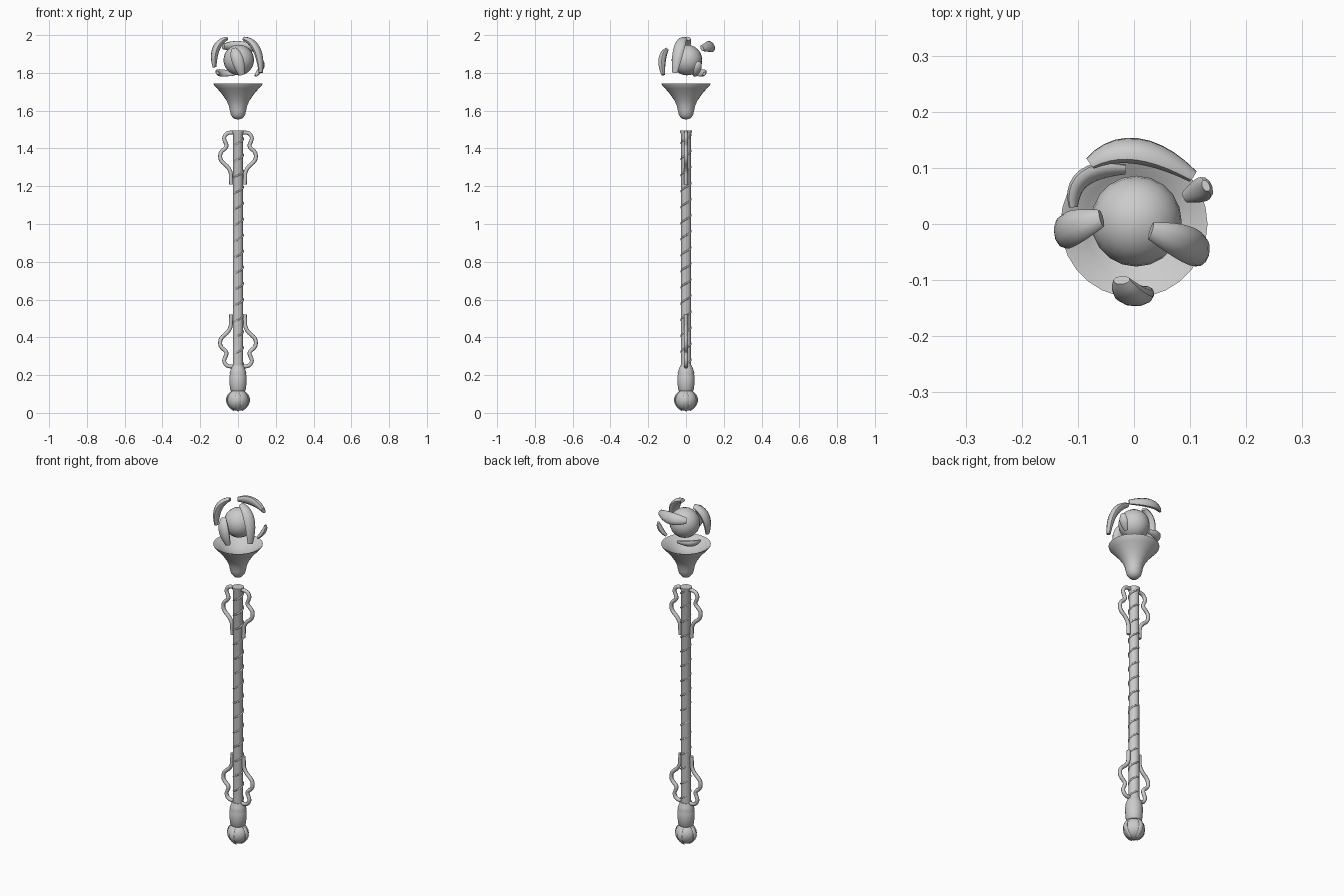
import bpy, bmesh, math
from mathutils import Vector

if "Cube" in bpy.data.objects:
    bpy.data.objects.remove(bpy.data.objects["Cube"])


def finish(name, bm):
    bmesh.ops.recalc_face_normals(bm, faces=bm.faces)
    me = bpy.data.meshes.new(name)
    bm.to_mesh(me)
    bm.free()
    ob = bpy.data.objects.new(name, me)
    bpy.context.collection.objects.link(ob)
    bpy.ops.object.select_all(action='DESELECT')
    bpy.context.view_layer.objects.active = ob
    ob.select_set(True)
    bpy.ops.object.shade_smooth_by_angle(angle=math.radians(45))
    return ob


def lathe(name, profile, n=24):
    bm = bmesh.new()
    vs = [bm.verts.new((r, 0, z)) for r, z in profile]
    es = [bm.edges.new(p) for p in zip(vs, vs[1:])]
    bmesh.ops.spin(bm, geom=vs + es, axis=(0, 0, 1), cent=(0, 0, 0),
                   steps=n, angle=2 * math.pi)
    bmesh.ops.remove_doubles(bm, verts=bm.verts, dist=1e-5)
    return finish(name, bm)


def ball(name, loc, r):
    bm = bmesh.new()
    bmesh.ops.create_uvsphere(bm, u_segments=20, v_segments=12, radius=r)
    bmesh.ops.translate(bm, verts=bm.verts, vec=loc)
    return finish(name, bm)


def shard(name, pts, centre, width, thick, steps=10, sides=10, tip=0.12):
    """Tapered flattened sweep through three points, curling about a centre."""
    a, m, c = map(Vector, pts)
    centre = Vector(centre)
    k = 2 * m - (a + c) / 2
    bm = bmesh.new()
    rings = []
    for i in range(steps + 1):
        u = i / steps
        p = a * (1 - u) ** 2 + k * 2 * u * (1 - u) + c * u * u
        t = ((k - a) * (1 - u) + (c - k) * u).normalized()
        n = p - centre
        n = (n - t * n.dot(t)).normalized()
        b = t.cross(n)
        s = math.sin(math.pi * (tip + (1 - 2 * tip) * u)) ** 0.7
        rings.append([bm.verts.new(p + s * (b * width * math.cos(q) + n * thick * math.sin(q)))
                      for q in (2 * math.pi * j / sides for j in range(sides))])
    for r0, r1 in zip(rings, rings[1:]):
        for j in range(sides):
            bm.faces.new((r0[j], r0[j - 1], r1[j - 1], r1[j]))
    bm.faces.new(rings[0])
    bm.faces.new(rings[-1])
    return finish(name, bm)


def tube(name, pts, radius, kind='NURBS', res=4):
    cu = bpy.data.curves.new(name, 'CURVE')
    cu.dimensions = '3D'
    cu.bevel_depth = radius
    cu.bevel_resolution = 2
    cu.use_fill_caps = True
    cu.resolution_u = res
    sp = cu.splines.new(kind)
    sp.points.add(len(pts) - 1)
    for q, p in zip(sp.points, pts):
        q.co = (*p, 1)
    if kind == 'NURBS':
        sp.order_u = 3
        sp.use_endpoint_u = True
    sp.use_smooth = True
    ob = bpy.data.objects.new(name, cu)
    bpy.context.collection.objects.link(ob)
    return ob


# pommel ball with four claws
ball("pommel_ball", (0, 0, 0.068), 0.057)
for i in range(4):
    a = i * math.pi / 2
    d = Vector((math.cos(a), math.sin(a), 0))
    up = Vector((0, 0, 1))
    c = Vector((0, 0, 0.066))
    shard(f"pommel_claw_{i}", (c + up * 0.056 + d * 0.025, c + d * 0.058, c - up * 0.056 + d * 0.02),
          c, 0.014, 0.006, tip=0.06)

# collar above the pommel
lathe("collar", [(0, 0.115), (0.036, 0.115), (0.042, 0.125), (0.045, 0.16), (0.046, 0.195),
                 (0.043, 0.203), (0.044, 0.212), (0.039, 0.228), (0.031, 0.25), (0, 0.252)])

# shaft with small flared top
lathe("shaft", [(0, 0.24), (0.0275, 0.24), (0.0265, 1.475), (0.031, 1.487), (0.031, 1.495), (0, 1.495)])

# spiral wrap around the shaft
z0, z1, pitch = 0.26, 1.485, 0.085
n = int((z1 - z0) / pitch * 16)
tube("spiral_wrap", [(0.002 + 0.0255 * math.cos(q), 0.0255 * math.sin(q), z0 + pitch * q / (2 * math.pi))
                     for q in (2 * math.pi * i / 16 for i in range(n))], 0.0045, 'POLY')

# wavy side handles, the lower pair is the upper pair upside down
wave = [(0.022, 1.483), (0.055, 1.488), (0.078, 1.455), (0.062, 1.425), (0.060, 1.405), (0.095, 1.38),
        (0.094, 1.335), (0.055, 1.305), (0.038, 1.275), (0.038, 1.25), (0.036, 1.21)]
for side, s in (("left", -1), ("right", 1)):
    tube(f"upper_handle_{side}", [(s * x, 0, z) for x, z in wave], 0.0105)
    tube(f"lower_handle_{side}", [(s * x, 0, 1.73 - z) for x, z in wave], 0.0105)

# floating cup
lathe("cup", [(0, 1.553), (0.022, 1.558), (0.037, 1.575), (0.043, 1.60), (0.048, 1.625), (0.060, 1.652),
              (0.083, 1.686), (0.110, 1.717), (0.129, 1.738), (0.131, 1.744), (0.124, 1.742),
              (0.09, 1.718), (0.05, 1.695), (0, 1.685)], 28)

# orb
orb = (0.004, 0.005, 1.868)
ball("orb", orb, 0.081)

# shards swirling around the orb
shards = {
    "left": ((-0.058, 0.010, 1.982), (-0.115, -0.010, 1.93), (-0.124, -0.020, 1.83)),
    "right": ((0.030, -0.012, 1.982), (0.098, -0.038, 1.925), (0.120, -0.060, 1.80)),
    "front": ((-0.022, -0.100, 1.925), (-0.003, -0.126, 1.87), (0.020, -0.120, 1.79)),
    "back": ((-0.078, 0.108, 1.94), (0.005, 0.130, 1.94), (0.105, 0.085, 1.93)),
    "low_back": ((-0.108, 0.030, 1.80), (-0.088, 0.083, 1.80), (-0.015, 0.097, 1.795)),
    "low_right": ((0.128, 0.068, 1.86), (0.122, 0.062, 1.825), (0.092, 0.048, 1.785)),
}
for key, pts in shards.items():
    small = key.startswith("low")
    shard(f"shard_{key}", pts, orb, 0.022 if small else 0.032, 0.013 if small else 0.020)
